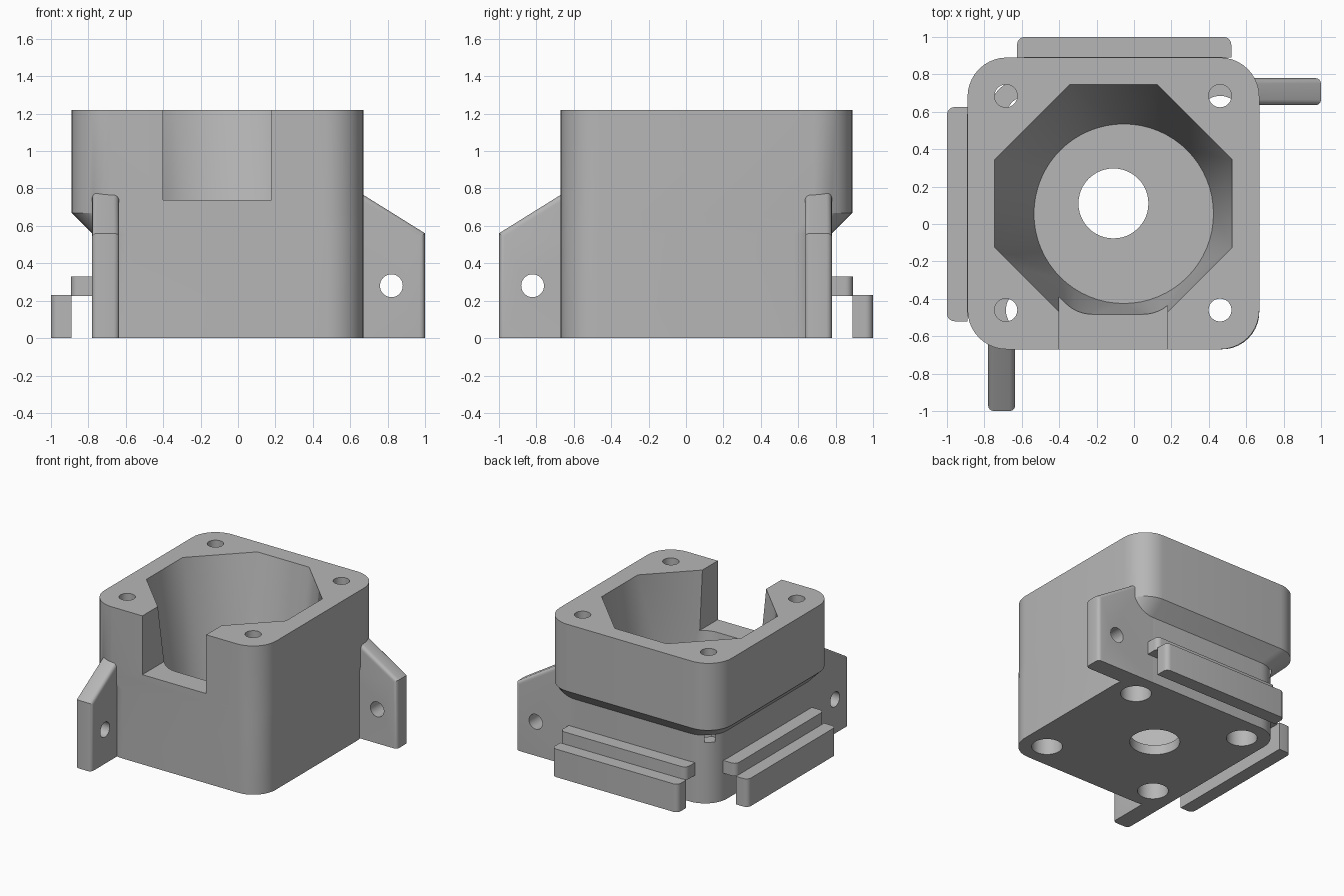
import bpy, bmesh
from math import cos, sin, pi, radians

old = bpy.data.objects.get("Cube")
if old:
    bpy.data.objects.remove(old)

grey = bpy.data.materials.new("plain grey")
grey.use_nodes = True
colour = (0.47, 0.47, 0.47, 1)
grey.diffuse_color = colour
grey.node_tree.nodes["Principled BSDF"].inputs["Base Color"].default_value = colour


def make(name, bm):
    bmesh.ops.recalc_face_normals(bm, faces=bm.faces)
    mesh = bpy.data.meshes.new(name)
    bm.to_mesh(mesh)
    bm.free()
    mesh.materials.append(grey)
    ob = bpy.data.objects.new(name, mesh)
    bpy.context.collection.objects.link(ob)
    return ob


def loft(name, rings):
    """Skin a stack of equal rings and cap both ends."""
    bm = bmesh.new()
    loops = [[bm.verts.new(p) for p in ring] for ring in rings]
    n = len(loops[0])
    for a, b in zip(loops, loops[1:]):
        for i in range(n):
            j = (i + 1) % n
            bm.faces.new((a[i], a[j], b[j], b[i]))
    bm.faces.new(loops[0][::-1])
    bm.faces.new(loops[-1])
    return make(name, bm)


def rounded_ring(x0, x1, y0, y1, r, z, steps=10):
    centres = [(x1 - r, y1 - r), (x0 + r, y1 - r), (x0 + r, y0 + r), (x1 - r, y0 + r)]
    ring = []
    for k, (cx, cy) in enumerate(centres):
        for s in range(steps + 1):
            a = (k + s / steps) * pi / 2
            ring.append((cx + r * cos(a), cy + r * sin(a), z))
    return ring


def circle(cx, cy, r, z, n=48):
    return [(cx + r * cos(2 * pi * i / n), cy + r * sin(2 * pi * i / n), z) for i in range(n)]


def cylinder(name, x, y, r, z0, z1):
    return loft(name, [circle(x, y, r, z0), circle(x, y, r, z1)])


def box(name, x0, x1, y0, y1, z0, z1):
    return loft(name, [[(x0, y0, z), (x1, y0, z), (x1, y1, z), (x0, y1, z)] for z in (z0, z1)])


def swap_sides(ob, name):
    """Mirror a part across the diagonal: (x, y) becomes (-y, -x)."""
    bm = bmesh.new()
    bm.from_mesh(ob.data)
    for v in bm.verts:
        v.co.x, v.co.y = -v.co.y, -v.co.x
    bmesh.ops.reverse_faces(bm, faces=bm.faces)
    return make(name, bm)


def finish(ob, cutters):
    bpy.ops.object.select_all(action="DESELECT")
    bpy.context.view_layer.objects.active = ob
    ob.select_set(True)
    for cutter in cutters:
        mod = ob.modifiers.new("cut", "BOOLEAN")
        mod.operation, mod.solver, mod.object = "DIFFERENCE", "EXACT", cutter
        bpy.ops.object.modifier_apply(modifier=mod.name)
    bpy.ops.object.shade_smooth_by_angle(angle=radians(25))


# Housing: stepped block, set back on two sides below a chamfer
lower, upper = (-0.78, 0.67, -0.67, 0.78, 0.2), (-0.89, 0.67, -0.67, 0.89, 0.21)
housing = loft("housing", [rounded_ring(*lower, 0), rounded_ring(*lower, 0.56),
                           rounded_ring(*upper, 0.67), rounded_ring(*upper, 1.22)])

# Bowl cutter: octagon at the top blending to a circle at the floor
bm = bmesh.new()
half, flat = 0.635, 0.235
for z in (1.22, 1.4):
    for sx in (-1, 1):
        for sy in (-1, 1):
            bm.verts.new((-0.11 + sx * half, 0.11 + sy * flat, z))
            bm.verts.new((-0.11 + sx * flat, 0.11 + sy * half, z))
for p in circle(-0.055, 0.055, 0.48, 0.08, 64):
    bm.verts.new(p)
bmesh.ops.convex_hull(bm, input=bm.verts)
bowl = make("bowl_cutter", bm)

slot = box("slot_cutter", -0.4, 0.18, -1.2, -0.3, 0.737, 1.5)
drain = cylinder("floor_hole_cutter", -0.11, 0.11, 0.187, -0.2, 0.3)

# Screw holes from the top and wider bores from below
screws, bores = [], []
for sx in (0, 1):
    for sy in (0, 1):
        screws.append(cylinder("screw_cutter", 0.46 - 1.145 * sx, -0.46 + 1.145 * sy, 0.061, 0.5, 1.5))
        bores.append(cylinder("bore_cutter", 0.46 - 1.03 * sx, -0.46 + 1.03 * sy, 0.115, -0.2, 0.52))

# Mounting ears: sloped tabs with rounded outer edges
profile = [(0.46, 0), (1, 0), (1, 0.56), (0.655, 0.775), (0.46, 0.775)]
ear = loft("left_ear", [[(x, y, z) for x, z in profile] for y in (0.635, 0.78)])
bm = bmesh.new()
bm.from_mesh(ear.data)
rim = [e for e in bm.edges
       if abs(e.verts[0].co.y - e.verts[1].co.y) < 0.01
       and all(v.co.x > 0.6 for v in e.verts)]
bmesh.ops.bevel(bm, geom=rim, offset=0.03, segments=4, profile=0.5, affect="EDGES")
bm.to_mesh(ear.data)
bm.free()
ear_hole = loft("ear_hole_cutter", [[(x, y, z) for x, z, _ in circle(0.82, 0.28, 0.061, 0)]
                                    for y in (0.5, 0.9)])

# Hooked rails: a ledge on the wall and a hanging outer plate
ledge_rings, plate_rings = [], []


def rail_ring(y0, y1, z, r=0.04):
    full = rounded_ring(-0.625, 0.52, y0 - 2 * r, y1, r, z, 5)
    return [(x, max(y, y0), z) for x, y, _ in full[:12]] + [(-0.625, y0, z), (0.52, y0, z)]


ledge = loft("back_ledge", [rail_ring(0.77, 0.892, z) for z in (0.225, 0.33)])
plate = loft("back_plate", [rail_ring(0.89, 1, z) for z in (0, 0.23)])

parts = [ledge, plate, swap_sides(ledge, "right_ledge"), swap_sides(plate, "right_plate")]
front_ear = swap_sides(ear, "front_ear")
front_ear_hole = swap_sides(ear_hole, "front_ear_hole_cutter")

finish(housing, [bowl, slot, drain] + screws + bores)
finish(ear, [ear_hole] + screws + bores)
finish(front_ear, [front_ear_hole] + screws + bores)
for part in parts:
    finish(part, [])

# Cutters are no longer needed once applied
for cutter in [bowl, slot, drain, ear_hole, front_ear_hole] + screws + bores:
    bpy.data.objects.remove(cutter)
